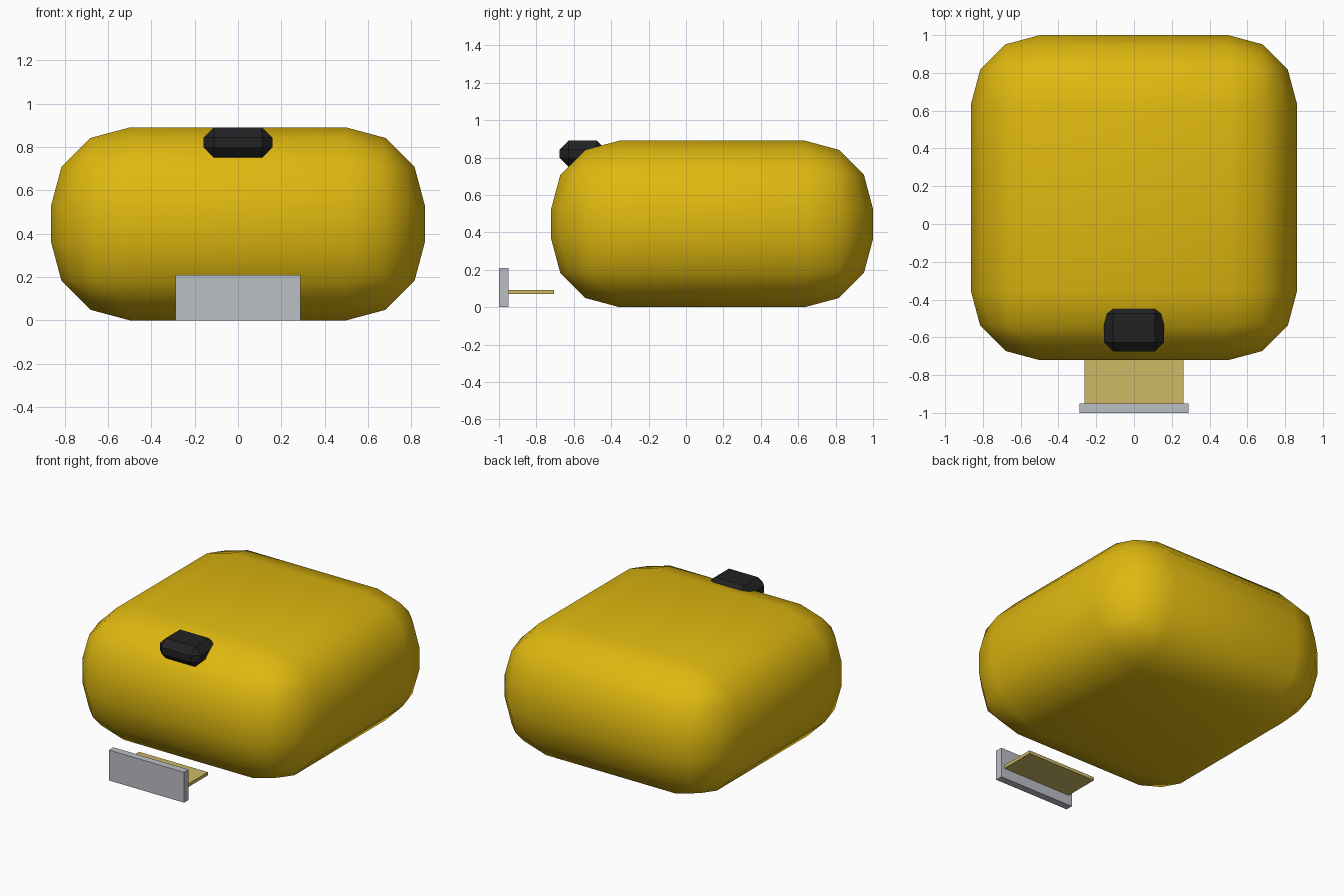
import bpy
import bmesh
from mathutils import Vector

default = bpy.data.objects.get("Cube")
if default:
    bpy.data.objects.remove(default, do_unlink=True)


def material(name, rgb):
    mat = bpy.data.materials.new(name)
    mat.use_nodes = True
    colour = (*rgb, 1)
    mat.diffuse_color = colour
    mat.node_tree.nodes["Principled BSDF"].inputs["Base Color"].default_value = colour
    return mat


def box(name, low, high, mat, bevel=0, segments=1, smooth=False):
    """Box between two corners, with optional rounded edges."""
    low, high = Vector(low), Vector(high)
    bm = bmesh.new()
    bmesh.ops.create_cube(bm, size=1)
    bmesh.ops.scale(bm, vec=high - low, verts=bm.verts)
    mesh = bpy.data.meshes.new(name)
    for face in bm.faces:
        face.smooth = smooth
    bm.to_mesh(mesh)
    bm.free()
    mesh.materials.append(mat)
    obj = bpy.data.objects.new(name, mesh)
    obj.location = (low + high) / 2
    bpy.context.collection.objects.link(obj)
    if bevel:
        mod = obj.modifiers.new("rounding", "BEVEL")
        mod.width = bevel
        mod.segments = segments
        mod.limit_method = "NONE"
    return obj


yellow = material("golden yellow", (0.74, 0.48, 0.005))
black = material("soft black", (0.016, 0.016, 0.017))
grey = material("light grey", (0.5, 0.52, 0.56))
tan = material("pale tan", (0.62, 0.49, 0.13))

# Rounded body
box("body", (-0.863, -0.721, 0), (0.863, 1, 0.89), yellow, 0.365, 3, True)

# Chamfered block set into the upper front edge
box("nose", (-0.158, -0.675, 0.75), (0.158, -0.428, 0.89), black, 0.047)

# Front plate and the thin tongue behind it
box("front_plate", (-0.288, -1, 0), (0.288, -0.95, 0.21), grey)
box("tongue", (-0.263, -0.95, 0.07), (0.263, -0.705, 0.092), tan)
